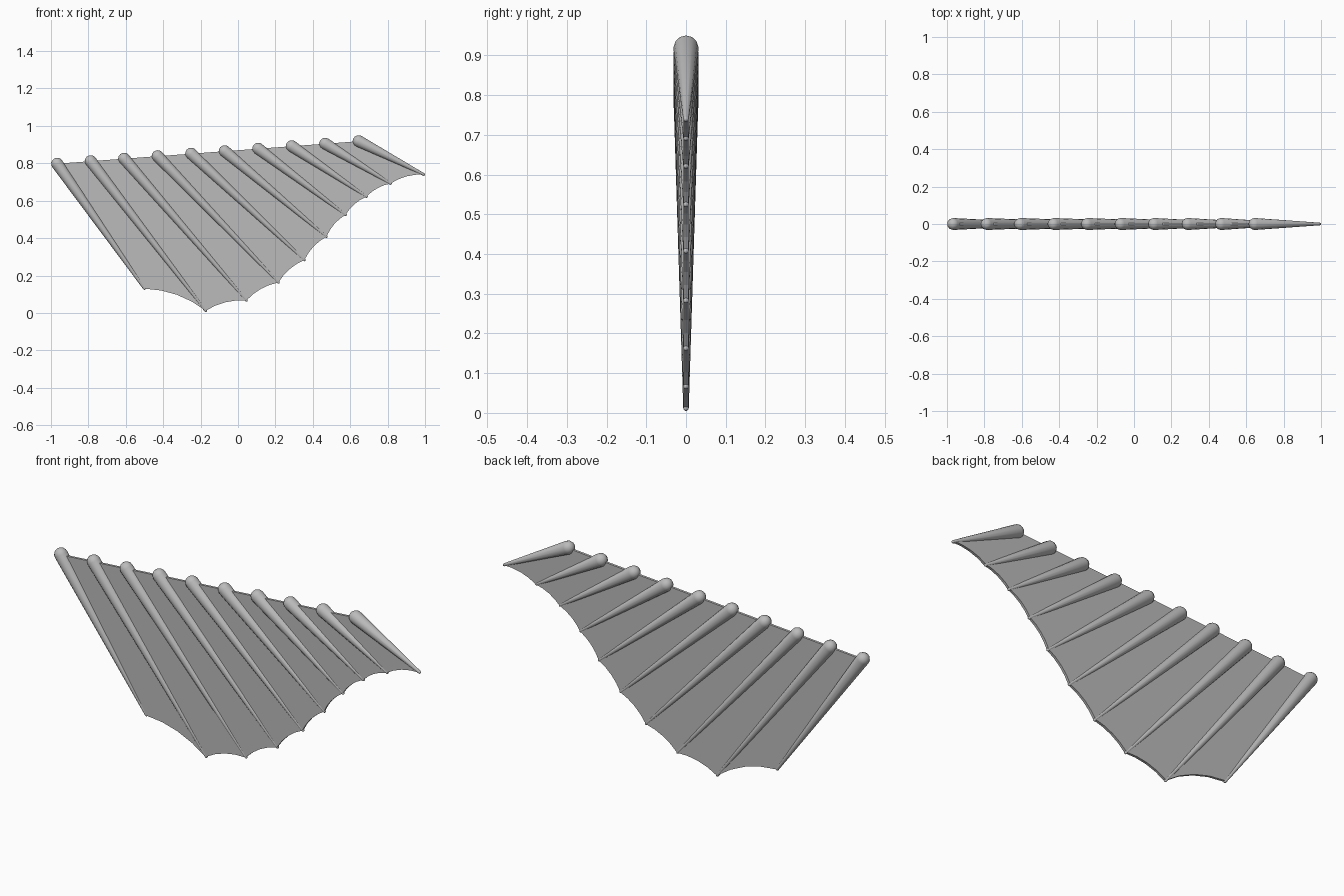
import bpy
import bmesh
import math
from mathutils import Vector

cube = bpy.data.objects.get("Cube")
if cube:
    bpy.data.objects.remove(cube, do_unlink=True)

SPINES = 10
ROOT_R, TIP_R = 0.032, 0.007
FIRST_ROOT, LAST_ROOT = Vector((-0.967, 0, 0.798)), Vector((0.645, 0, 0.918))
TIPS = [(-0.5, 0.13), (-0.173, 0.012), (0.045, 0.067), (0.216, 0.163),
        (0.355, 0.283), (0.473, 0.408), (0.575, 0.525), (0.687, 0.622),
        (0.816, 0.692), (0.993, 0.74)]
roots = [FIRST_ROOT.lerp(LAST_ROOT, i / (SPINES - 1)) for i in range(SPINES)]
tips = [Vector((x, 0, z)) for x, z in TIPS]

grey = bpy.data.materials.new("fin grey")
grey.use_nodes = True
colour = (0.5, 0.5, 0.5, 1)
grey.diffuse_color = colour
grey.node_tree.nodes["Principled BSDF"].inputs["Base Color"].default_value = colour


def add_object(name, bm):
    bmesh.ops.recalc_face_normals(bm, faces=bm.faces)
    mesh = bpy.data.meshes.new(name)
    bm.to_mesh(mesh)
    bm.free()
    mesh.materials.append(grey)
    obj = bpy.data.objects.new(name, mesh)
    bpy.context.collection.objects.link(obj)
    return obj


def add_spine(name, root, tip, sides=12, cap_rings=4):
    """Tapered rod with a rounded cap at each end."""
    length = (tip - root).length
    profile = []
    for i in range(cap_rings + 1):
        a = math.pi / 2 * i / cap_rings
        profile.append((ROOT_R * math.sin(a), -ROOT_R * math.cos(a)))
    for i in range(cap_rings + 1):
        a = math.pi / 2 * i / cap_rings
        profile.append((TIP_R * math.cos(a), length + TIP_R * math.sin(a)))
    bm = bmesh.new()
    verts = [bm.verts.new((r, 0, h)) for r, h in profile]
    edges = [bm.edges.new(pair) for pair in zip(verts, verts[1:])]
    bmesh.ops.spin(bm, geom=verts + edges, cent=(0, 0, 0), axis=(0, 0, 1),
                   angle=2 * math.pi, steps=sides, use_merge=True)
    bmesh.ops.remove_doubles(bm, verts=bm.verts, dist=0.0001)
    for face in bm.faces:
        face.smooth = True
    obj = add_object(name, bm)
    obj.rotation_mode = 'QUATERNION'
    obj.rotation_quaternion = (tip - root).to_track_quat('Z', 'Y')
    obj.location = root


# Spines
for n, (root, tip) in enumerate(zip(roots, tips), 1):
    add_spine(f"spine_{n}", root, tip)

# Thin web between the spines, scalloped along its lower edge
STEPS = 4
top, bottom = [], []
for i in range(SPINES - 1):
    chord = tips[i + 1] - tips[i]
    inward = Vector((-chord.z, 0, chord.x)) * 0.08
    for s in range(STEPS + (i == SPINES - 2)):
        t = s / STEPS
        top.append(roots[i].lerp(roots[i + 1], t))
        bottom.append(tips[i] + chord * t + inward * 4 * t * (1 - t))

bm = bmesh.new()
upper = [bm.verts.new(p) for p in top]
lower = [bm.verts.new(p) for p in bottom]
for k in range(len(upper) - 1):
    bm.faces.new((upper[k], lower[k], lower[k + 1], upper[k + 1]))
web = add_object("web", bm)
thick = web.modifiers.new("thickness", 'SOLIDIFY')
thick.thickness = 0.012
thick.offset = 0
